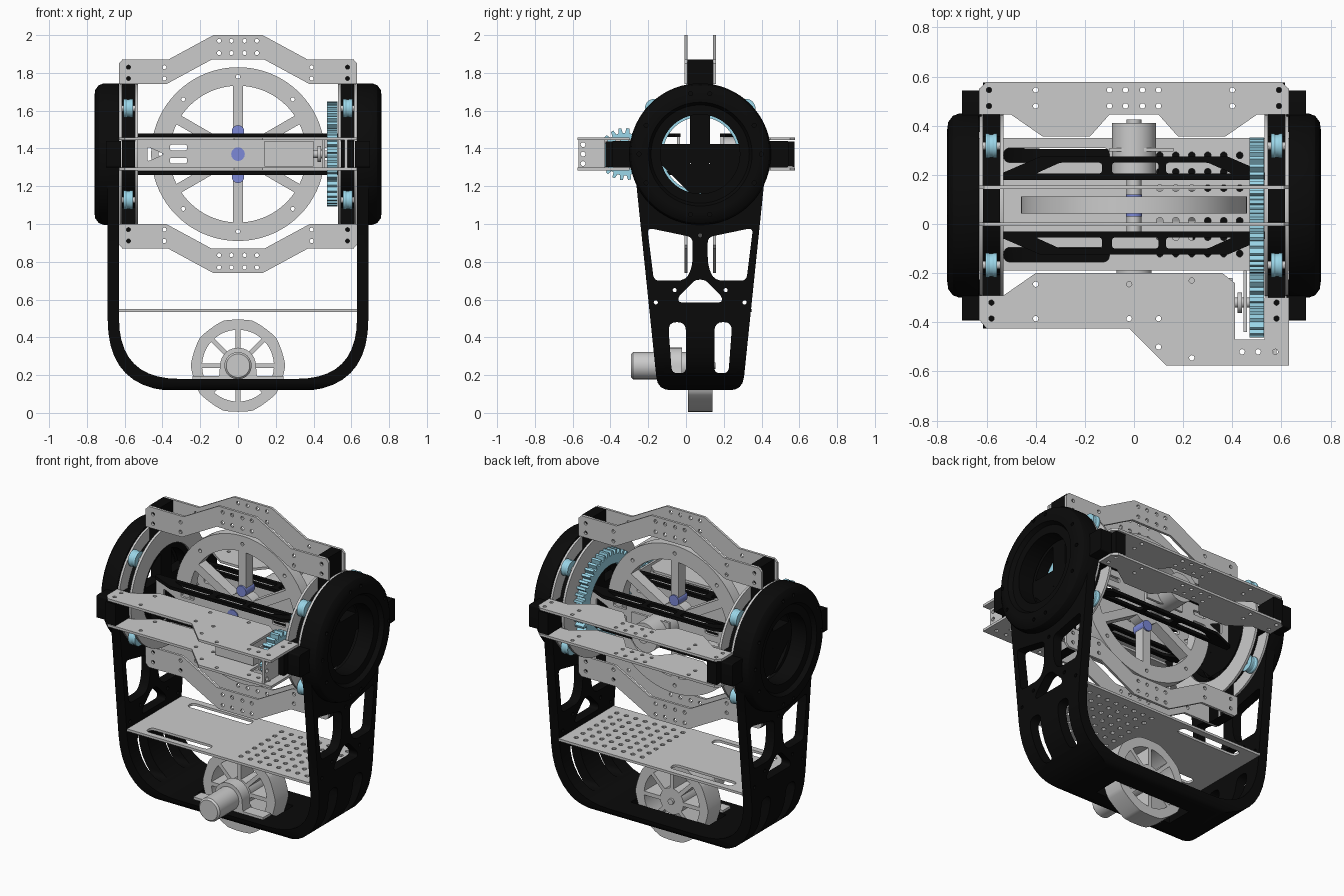
import bpy, bmesh
from math import sin, cos, pi, asin, radians
from mathutils import Matrix, Vector

if "Cube" in bpy.data.objects:
    bpy.data.objects.remove(bpy.data.objects["Cube"])

CY, CZ = 0.075, 1.37                      # centre of the gimbal


def material(name, rgb):
    m = bpy.data.materials.new(name)
    m.diffuse_color = (*rgb, 1)
    m.use_nodes = True
    m.node_tree.nodes["Principled BSDF"].inputs["Base Color"].default_value = m.diffuse_color
    return m


BLACK = material("black", (0.003, 0.003, 0.003))
CYAN = material("cyan", (0.33, 0.68, 0.82))
BLUE = material("blue", (0.2, 0.25, 0.68))
PLANES = {"XY": Matrix(((1, 0, 0), (0, 1, 0), (0, 0, 1))),
          "XZ": Matrix(((1, 0, 0), (0, 0, -1), (0, 1, 0))),
          "YZ": Matrix(((0, 0, 1), (1, 0, 0), (0, 1, 0)))}


def finish(name, bm, mat):
    bmesh.ops.remove_doubles(bm, verts=bm.verts, dist=1e-5)
    bmesh.ops.recalc_face_normals(bm, faces=bm.faces)
    me = bpy.data.meshes.new(name)
    bm.to_mesh(me)
    bm.free()
    if mat:
        me.materials.append(mat)
    ob = bpy.data.objects.new(name, me)
    bpy.context.collection.objects.link(ob)
    return ob


def evaluated_mesh(ob):
    bpy.context.view_layer.update()
    return bpy.data.meshes.new_from_object(ob.evaluated_get(bpy.context.evaluated_depsgraph_get()))


def plate(name, plane, lo, hi, loops, mat=None):
    """Flat profile (outer loops and hole loops) extruded between lo and hi."""
    cu = bpy.data.curves.new(name, "CURVE")
    cu.dimensions, cu.fill_mode, cu.extrude = "2D", "BOTH", (hi - lo) / 2
    for loop in loops:
        sp = cu.splines.new("POLY")
        sp.points.add(len(loop) - 1)
        for p, (u, v) in zip(sp.points, loop):
            p.co = (u, v, 0, 1)
        sp.use_cyclic_u = True
    tmp = bpy.data.objects.new(name + "_profile", cu)
    bpy.context.collection.objects.link(tmp)
    me = evaluated_mesh(tmp)
    bpy.data.objects.remove(tmp)
    rot = PLANES[plane]
    me.transform(Matrix.Translation(rot.col[2] * ((lo + hi) / 2 * sum(rot.col[2]))) @ rot.to_4x4())
    bm = bmesh.new()
    bm.from_mesh(me)
    return finish(name, bm, mat)


def both(name, lo, hi, loops, mat=None):
    return (plate(name + "_right", "YZ", lo, hi, loops, mat),
            plate(name + "_left", "YZ", -hi, -lo, loops, mat))


def lathe(name, axis, c, profile, mat=None, n=48, s=1):
    """Closed (radius, distance) profile spun about an axis through c."""
    a, e, f = [Vector(v) for v in (((1, 0, 0), (0, 1, 0), (0, 0, 1)) if axis == "X"
                                   else ((0, 1, 0), (0, 0, 1), (1, 0, 0)))]
    bm = bmesh.new()
    rows = [[bm.verts.new(Vector(c) + a * t * s + r * (e * cos(2 * pi * i / n) + f * sin(2 * pi * i / n)))
             for r, t in profile] for i in range(n)]
    for i in range(n):
        p, q = rows[i], rows[(i + 1) % n]
        for j in range(len(profile)):
            k = (j + 1) % len(profile)
            if profile[j][0] or profile[k][0]:
                bm.faces.new((p[j], p[k], q[k], q[j]))
    return finish(name, bm, mat)


def rod(name, axis, c, r, lo, hi, mat=None, n=32, s=1):
    return lathe(name, axis, c, [(0, lo), (r, lo), (r, hi), (0, hi)], mat, n, s)


def boolean(ob, cutter, op):
    m = ob.modifiers.new("cut", "BOOLEAN")
    m.object, m.operation, m.solver = cutter, op, "EXACT"
    me = evaluated_mesh(ob)
    ob.modifiers.clear()
    ob.data = me
    bpy.data.objects.remove(cutter)


def arc(u, v, r, a, b, n=12):
    return [(u + r * cos(a + (b - a) * i / n), v + r * sin(a + (b - a) * i / n)) for i in range(n + 1)]


def circ(u, v, r, n=12):
    return arc(u, v, r, 0, 2 * pi, n)[:-1]


def rect(u0, v0, u1, v1):
    return [(u0, v0), (u1, v0), (u1, v1), (u0, v1)]


def rounded(pts, r=0.03):
    """Polygon with rounded corners; a third value overrides the radius."""
    out = []
    for i, p in enumerate(pts):
        c, d = Vector(p[:2]), p[2] if len(p) > 2 else r
        if d == 0:
            out.append(tuple(c))
            continue
        ends = []
        for q in (pts[i - 1], pts[(i + 1) % len(pts)]):
            e = Vector(q[:2]) - c
            ends.append(c + e.normalized() * min(d, 0.45 * e.length))
        n = 10 if d > 0.1 else 4
        for t in [k / n for k in range(n + 1)]:
            out.append(tuple(ends[0] * (1 - t) ** 2 + c * 2 * t * (1 - t) + ends[1] * t * t))
    return out


def sectors(u, v, r0, r1, n, hw, phase=0):
    """Windows between n spokes of half width hw."""
    res = []
    for k in range(n):
        a, b = phase + 2 * pi * k / n, phase + 2 * pi * (k + 1) / n
        o, i = asin(hw / r1), asin(hw / r0)
        res.append(arc(u, v, r1, a + o, b - o) + arc(u, v, r0, b - i, a + i, 6))
    return res


def gear(u, v, r, n, depth=0.025):
    return [(u + q * cos(2 * pi * (k + o) / n), v + q * sin(2 * pi * (k + o) / n)) for k in range(n)
            for o, q in ((0, r - depth), (0.28, r - depth), (0.42, r), (0.78, r), (0.92, r - depth))]


def flip(pts):
    return [(2 * CY - p[0], *p[1:]) for p in pts]


# U-shaped main frame: front profile crossed with the side profile
wins = [[(-0.075, 0.21), (0, 0.21), (0, 0.48, 0.05), (-0.095, 0.48, 0.05)],
        [(-0.205, 0.98), (-0.17, 0.7), (0.0, 0.7, 0.05), (0.035, 0.78, 0.05), (0.035, 0.93), (-0.06, 0.95, 0.05)]]
top = arc(CY, CZ, 0.373, radians(-25), radians(205), 48)
side = [top + rounded([(*top[-1], 0), (-0.15, 0.12), (0.30, 0.12), (*top[0], 0)], 0.07)[1:-1],
        circ(CY, CZ, 0.212, 48),
        rounded([(-0.04, 0.585), (0.19, 0.585), (0.19, 0.615), (0.1, 0.705), (0.05, 0.705), (-0.04, 0.615)], 0.02)]
for w in wins:
    side += [rounded(w), rounded(flip(w))]
side += [circ(y, z, 0.011) for y, z in ((-0.16, 0.585), (0.31, 0.585), (-0.06, 0.65), (0.21, 0.65), (CY, 0.94))]
u_loop = rounded([(0.69, 1.77, 0), (0.63, 1.77, 0), (0.63, 0.18, 0.32), (-0.63, 0.18, 0.32), (-0.63, 1.77, 0),
                  (-0.69, 1.77, 0), (-0.69, 0.115, 0.38), (0.69, 0.115, 0.38)])
frame = plate("main_frame", "XZ", -0.5, 0.6, [u_loop], BLACK)
boolean(frame, plate("side_cutter", "YZ", -0.8, 0.8, side), "INTERSECT")
boolean(frame, plate("wheel_slot", "XY", 0, 0.3, [rect(-0.27, -0.01, 0.27, 0.16)]), "DIFFERENCE")

# Round bearing housings with bolt holes, and their side lugs
bolts = [circ(CY + 0.324 * cos(radians(a)), CZ + 0.324 * sin(radians(a)), 0.011)
         for q in (0, 90, 180, 270) for a in ((q - 9, q + 9) if q % 180 else (q - 28, q, q + 28))]
ring = [(0.375, 0.632), (0.375, 0.71), (0.365, 0.737), (0.34, 0.756), (0.31, 0.76), (0.275, 0.76), (0.26, 0.735),
        (0.21, 0.735), (0.21, 0.632)]
for s, tag in ((1, "right"), (-1, "left")):
    h = lathe("bearing_housing_" + tag, "X", (0, CY, CZ), ring, BLACK, 72, s)
    boolean(h, plate("bolt_cutter", "YZ", -0.8, 0.8, bolts), "DIFFERENCE")
both("side_lugs", 0.62, 0.70, [rounded(rect(CY + a, 1.3, CY + b, 1.44), 0.01)
                               for a, b in ((0.3, 0.468), (-0.468, -0.3))], BLACK)

# Rotating end frames: black cross, grey rings, guide rollers
cross = []
for k in range(4):
    a = k * pi / 2
    for r, t in [(0.5, -0.0675), (0.5, 0.0675)]:
        cross.append((CY + r * cos(a) - t * sin(a), CZ + r * sin(a) + t * cos(a)))
    cross += arc(CY, CZ, 0.29, a + 0.235, a + pi / 2 - 0.235)
both("end_frame", 0.546, 0.614, [cross] + sectors(CY, CZ, 0.07, 0.215, 4, 0.053), BLACK)
for lo, hi in ((0.53, 0.545), (0.615, 0.628)):
    both("end_ring", lo, hi, [circ(CY, CZ, 0.37, 64), circ(CY, CZ, 0.25, 64)])
for s in (1, -1):
    for a in (45, 135, 225, 315):
        c = (0, CY + 0.343 * cos(radians(a)), CZ + 0.343 * sin(radians(a)))
        lathe("guide_roller", "X", c, [(0.015, 0.557), (0.05, 0.557), (0.05, 0.57), (0.047, 0.575), (0.047, 0.587),
                                       (0.05, 0.592), (0.05, 0.605), (0.015, 0.605)], CYAN, 32, s)
        rod("roller_pin", "X", c, 0.016, 0.54, 0.618, None, 16, s)

# Upper and lower arched plates
half = [(0.63, 0.37), (0.63, 0.48), (0.61, 0.5), (0.37, 0.5), (0.13, 0.63)]
inner = [(-0.38, 0.37), (-0.14, 0.5), (0.14, 0.5), (0.38, 0.37)]
arch = half + [(-x, z) for x, z in reversed(half)] + inner
pts = [(x, z) for x in (-0.1, -0.035, 0.035, 0.1) for z in (0.6, 0.535)]
pts += [(x, z) for x in (-0.58, -0.39, 0.39, 0.58) for z in (0.46, 0.4)]
for s, tag in ((1, "upper"), (-1, "lower")):
    for y in (-0.008, 0.1425):
        plate(tag + "_arch_plate", "XZ", y, y + 0.015,
              [[(x, CZ + s * z) for x, z in arch]] + [circ(x, CZ + s * z, 0.011) for x, z in pts])

# Front and rear horizontal plate pairs
front = [(-0.53, -0.29), (-0.4, -0.2), (0.36, -0.2), (0.41, -0.24), (0.41, -0.47), (0.53, -0.47), (0.53, -0.3),
         (0.63, -0.3), (0.63, -0.575), (0.13, -0.575), (-0.02, -0.425), (-0.6, -0.425), (-0.63, -0.39), (-0.63, -0.29)]
f_holes = [(-0.58, -0.385), (-0.58, -0.32), (-0.4, -0.385), (-0.4, -0.245), (-0.02, -0.385), (-0.02, -0.245),
           (0.1, -0.5), (0.1, -0.385), (0.235, -0.545), (0.235, -0.23), (0.44, -0.52), (0.505, -0.52),
           (0.575, -0.52), (0.58, -0.385), (0.58, -0.32)]
rear_half = [(0.1, 0.445), (0.18, 0.355), (0.37, 0.355), (0.5, 0.445), (0.63, 0.445), (0.63, 0.55), (0.6, 0.578)]
rear = rear_half + [(-x, y) for x, y in reversed(rear_half)]
r_holes = [(x, y) for x in (-0.59, -0.4, -0.1, -0.035, 0.035, 0.1, 0.4, 0.59) for y in (0.545, 0.48)]
for z in (1.284, 1.444):
    plate("front_plate", "XY", z, z + 0.015, [front] + [circ(x, y, 0.011) for x, y in f_holes])
    plate("rear_plate", "XY", z, z + 0.015, [rear] + [circ(x, y, 0.011) for x, y in r_holes])
plate("front_bracket", "YZ", 0.565, 0.58, [rect(-0.57, 1.3, -0.428, 1.444)]
      + [circ(-0.545, z, 0.013) for z in (1.32, 1.37, 1.42)])

# Black truss rails and grey cross members around the flywheel
truss = [(-0.53, 0.105), (0.53, 0.105), (0.53, 0.135), (0.38, 0.2), (-0.38, 0.2), (-0.53, 0.135)]
holes = [rounded(rect(-0.09, 0.13, 0.1, 0.175), 0.015)]
for s in (1, -1):
    holes.append(rounded([(s * 0.13, 0.13), (s * 0.40, 0.13), (s * 0.3, 0.175), (s * 0.13, 0.175)], 0.015))
for s, tag in ((1, "rear"), (-1, "front")):
    for z in (1.26, 1.46):
        plate(tag + "_truss_rail", "XY", z, z + 0.02, [[(x, CY + s * y) for x, y in lp] for lp in [truss] + holes], BLACK)
    y = CY + s * 0.115
    tri = [rounded([(q * 0.48, 1.33), (q * 0.39, 1.37), (q * 0.48, 1.41)], 0.015) for q in (1, -1)]
    tri += [rounded(rect(*((0.27, z, 0.36, z + 0.03) if q > 0 else (-0.36, z, -0.27, z + 0.03))), 0.01)
            for q in (1, -1) for z in (1.32, 1.39)]
    plate(tag + "_cross_member", "XZ", y - 0.008, y + 0.008, [rect(-0.53, 1.28, 0.53, 1.46)] + tri)

# Flywheel, its motor and bearings
rim_holes = [circ(0.41 * cos(k * pi / 4), CZ + 0.41 * sin(k * pi / 4), 0.011) for k in range(8)]
plate("flywheel", "XZ", 0.042, 0.112, [circ(0, CZ, 0.46, 72)] + rim_holes
      + sectors(0, CZ, 0.1, 0.362, 6, 0.026, pi / 2))
rod("flywheel_axle", "Y", (0, 0, CZ), 0.03, -0.04, 0.2)
rod("flywheel_motor", "Y", (0, 0, CZ), 0.09, 0.19, 0.41)
rod("motor_tip", "Y", (0, 0, CZ), 0.03, 0.41, 0.425)
plate("motor_mount", "XZ", 0.295, 0.31, [rect(-0.1, 1.29, 0.16, 1.45)])
rod("axle_cap", "Y", (0, 0, CZ), 0.036, -0.054, -0.047, BLUE)
for z in (1.49, 1.25):
    rod("idler_bearing", "Y", (0, 0, z), 0.033, 0.03, 0.12, BLUE)

# Drive gears and servo
plate("large_gear", "YZ", 0.47, 0.528, [gear(CY, CZ, 0.278, 44), circ(CY, CZ, 0.197, 48)], CYAN)
plate("pinion_gear", "YZ", 0.47, 0.528, [gear(-0.325, CZ, 0.138, 20)]
      + [circ(-0.325 + 0.07 * cos(k * pi / 3), CZ + 0.07 * sin(k * pi / 3), 0.018) for k in range(6)], CYAN)
plate("servo_body", "XZ", -0.42, -0.22, [rect(0.14, 1.305, 0.4, 1.44)])
plate("servo_flange", "YZ", 0.446, 0.46, [rect(-0.44, 1.3, -0.19, 1.444)])
rod("servo_shaft", "X", (0, -0.32, CZ), 0.02, 0.4, 0.475)
rod("servo_horn", "X", (0, -0.32, CZ), 0.042, 0.422, 0.44)

# Perforated equipment shelf
slots = [rounded(rect(-0.53, y, -0.1, y + 0.06), 0.03) for y in (-0.155, 0.25)]
grid = [circ(0.105 + 0.065 * i, -0.12 + 0.0665 * j, 0.014, 10) for i in range(8) for j in range(7)]
plate("shelf", "XY", 0.535, 0.55, [rect(-0.632, -0.19, 0.632, 0.35)] + slots + grid)

# Drive wheel, motor and saddle bracket
tread = [(r * cos(t), 0.25 + r * sin(t)) for t, r in
         [(2 * pi * k / 160, 0.25 - 0.006 * abs(sin(pi * k / 16))) for k in range(160)]]
plate("drive_wheel", "XZ", 0.01, 0.14, [tread] + sectors(0, 0.25, 0.08, 0.19, 8, 0.012))
lathe("wheel_motor", "Y", (0, 0, 0.25), [(0, -0.29), (0.062, -0.29), (0.072, -0.28), (0.072, 0), (0, 0)])
rod("wheel_axle", "Y", (0, 0, 0.25), 0.018, 0, 0.155)
saddle = [(-0.24, 0.178), (0.24, 0.178), (0.24, 0.195), (0.1, 0.195)] + arc(0, 0.25, 0.095, 0, pi, 20) \
    + [(-0.1, 0.195), (-0.24, 0.195)]
plate("motor_saddle", "XZ", -0.095, -0.02, [saddle])

bpy.ops.object.select_all(action="SELECT")
bpy.context.view_layer.objects.active = frame
bpy.ops.object.shade_smooth_by_angle()
